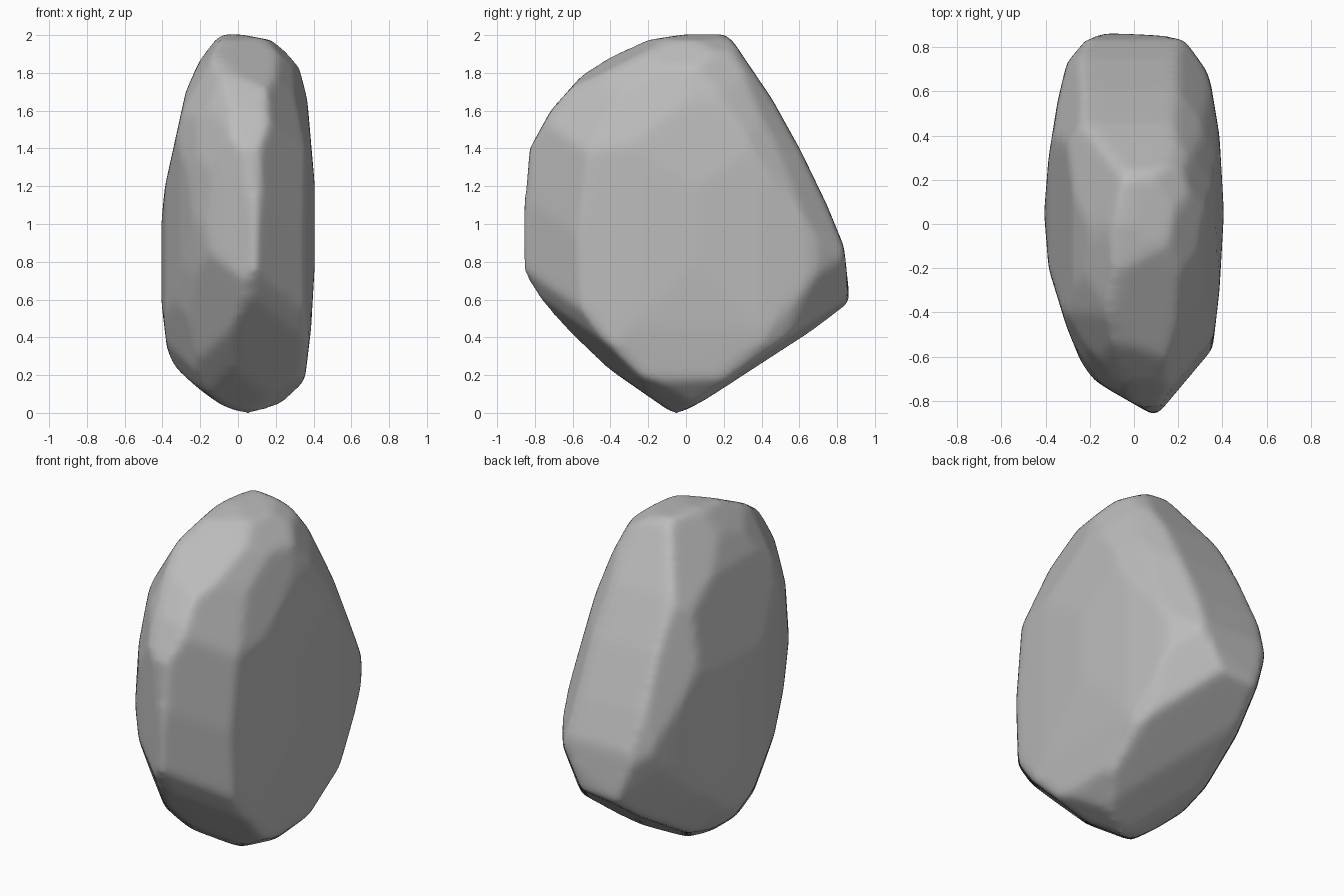
import bpy, bmesh
from math import radians
from mathutils import Vector, Matrix, Euler

cube = bpy.data.objects.get("Cube")
if cube:
    bpy.data.objects.remove(cube)

# Straight silhouettes, listed counter-clockwise
SIDE = [(-.07, 0), (.07, .05), (.3, .18), (.6, .34), (.74, .46), (.86, .6), (.83, .88),
        (.74, 1.1), (.6, 1.39), (.45, 1.66), (.22, 2), (0, 2), (-.2, 1.97), (-.4, 1.88),
        (-.55, 1.78), (-.71, 1.6), (-.82, 1.4), (-.86, 1), (-.85, .75), (-.73, .56),
        (-.58, .39), (-.36, .19)]
FRONT = [(.05, 0), (.25, .05), (.31, .1), (.35, .2), (.38, .45), (.4, .8), (.4, 1.2),
         (.36, 1.66), (.31, 1.86), (.25, 1.93), (.17, 1.97), (-.05, 2.01), (-.11, 1.98),
         (-.2, 1.86), (-.27, 1.7), (-.38, 1.2), (-.4, 1), (-.4, .6), (-.37, .35),
         (-.31, .19), (-.18, .08)]
TOP = [(.11, -.87), (.2, -.77), (.35, -.56), (.38, -.3), (.4, .05), (.38, .4), (.34, .64),
       (.29, .79), (.25, .84), (-.15, .86), (-.25, .84), (-.3, .72), (-.34, .55),
       (-.38, .3), (-.4, .05), (-.38, -.2), (-.3, -.46), (-.21, -.68), (-.1, -.75)]

# Slanted silhouettes, measured from the middle of the rock
FRONT_SLANT = [(.01, -.92), (.2, -.88), (.38, -.75), (.54, -.49), (.65, -.11), (.68, .06),
               (.6, .27), (.51, .5), (.37, .77), (.25, .91), (.08, .99), (-.1, .89),
               (-.31, .69), (-.47, .45), (-.53, .13), (-.55, -.19), (-.53, -.38),
               (-.39, -.72), (-.18, -.88)]
BACK_SLANT = [(.01, -.86), (.14, -.83), (.26, -.76), (.36, -.62), (.47, -.32), (.52, -.07),
              (.55, .2), (.53, .5), (.47, .73), (.39, .87), (.3, .94), (.17, .96),
              (-.19, .92), (-.26, .86), (-.39, .63), (-.51, .34), (-.63, -.06),
              (-.66, -.25), (-.66, -.41), (-.56, -.65), (-.25, -.79)]
LOW_SLANT = [(-.02, -.91), (.22, -.8), (.38, -.63), (.55, -.35), (.66, -.09), (.7, .07),
             (.67, .23), (.58, .48), (.43, .7), (.27, .88), (.17, .94), (.07, .97),
             (-.1, .93), (-.3, .78), (-.45, .57), (-.6, .26), (-.63, -.15), (-.62, -.49),
             (-.55, -.59), (-.25, -.82)]

# Chipped facets: point on the facet, outward direction
CHIPS = [((-.08, -.6, 1.74), (-.7, -.45, .4)),     # upper front, right flank
         ((-.05, -.3, 1.92), (.2, -.45, .87)),     # crown slope
         ((.26, -.3, 1.84), (.95, -.15, .27)),     # upper left flank
         ((.25, .5, 1.56), (.85, .45, .25)),       # back edges
         ((-.23, .5, 1.56), (-.85, .45, .25)),
         ((-.1, .33, 1.88), (-.8, .2, .55)),
         ((.3, -.4, .3), (.6, -.5, -.6)),          # lower edges
         ((-.25, -.4, .27), (-.6, -.5, -.6)),
         ((-.28, .6, .37), (-.6, .4, -.65)),
         ((.3, .6, .37), (.6, .4, -.65))]
WEAR = .007  # stone left on each facet for the wearing to take off


def chip(bm, point, normal):
    """Slice off everything outside a plane and close the cut."""
    normal = normal.normalized()
    cut = bmesh.ops.bisect_plane(bm, geom=bm.verts[:] + bm.edges[:] + bm.faces[:], dist=1e-5,
                                 plane_co=point + normal * WEAR, plane_no=normal,
                                 clear_outer=True)
    edges = [e for e in cut["geom_cut"] if isinstance(e, bmesh.types.BMEdge) and e.is_boundary]
    if len(edges) > 2:
        bmesh.ops.contextual_create(bm, geom=edges)


def carve(bm, outline, right, up, middle=Vector()):
    """Chip along every edge of a convex silhouette lying in the right-up plane."""
    for (a, b), (c, d) in zip(outline, outline[1:] + outline[:1]):
        chip(bm, middle + right * a + up * b, right * (d - b) + up * (a - c))


def carve_slanted(bm, outline, turn, rise):
    """Carve a silhouette seen from a turned and raised direction."""
    spin = Euler((radians(90 - rise), 0, radians(turn))).to_matrix()
    carve(bm, outline, spin.col[0], spin.col[1], Vector((0, 0, 1)))


# Rough block, carved to the silhouettes and then chipped
X, Y, Z = Matrix.Identity(3).col
bm = bmesh.new()
bmesh.ops.create_cube(bm, size=3)
bmesh.ops.translate(bm, vec=(0, 0, 1), verts=bm.verts)
carve(bm, SIDE, Y, Z)
carve(bm, FRONT, X, Z)
carve(bm, TOP, X, Y)
carve_slanted(bm, FRONT_SLANT, 35, 28)
carve_slanted(bm, BACK_SLANT, 215, 28)
carve_slanted(bm, LOW_SLANT, 140, -28)
for point, normal in CHIPS:
    chip(bm, Vector(point), Vector(normal))
bmesh.ops.convex_hull(bm, input=bm.verts[:])
bmesh.ops.recalc_face_normals(bm, faces=bm.faces[:])
mesh = bpy.data.meshes.new("rock")
bm.to_mesh(mesh)
bm.free()
rock = bpy.data.objects.new("rock", mesh)
bpy.context.collection.objects.link(rock)

# Worn edges
remesh = rock.modifiers.new("even_surface", "REMESH")
remesh.mode = "VOXEL"
remesh.voxel_size = .025
smooth = rock.modifiers.new("worn_edges", "SMOOTH")
smooth.factor = .5
smooth.iterations = 8
graph = bpy.context.evaluated_depsgraph_get()
worn = bpy.data.meshes.new_from_object(rock.evaluated_get(graph))
rock.modifiers.clear()
rock.data = worn

# Rest the rock on the ground
lowest = min(v.co.z for v in worn.vertices)
worn.transform(Matrix.Translation((0, 0, -lowest)))

# Stone colour
stone = bpy.data.materials.new("grey_stone")
stone.use_nodes = True
colour = (.5, .5, .5, 1)
stone.diffuse_color = colour
stone.node_tree.nodes["Principled BSDF"].inputs["Base Color"].default_value = colour
worn.materials.clear()
worn.materials.append(stone)
worn.shade_smooth()
